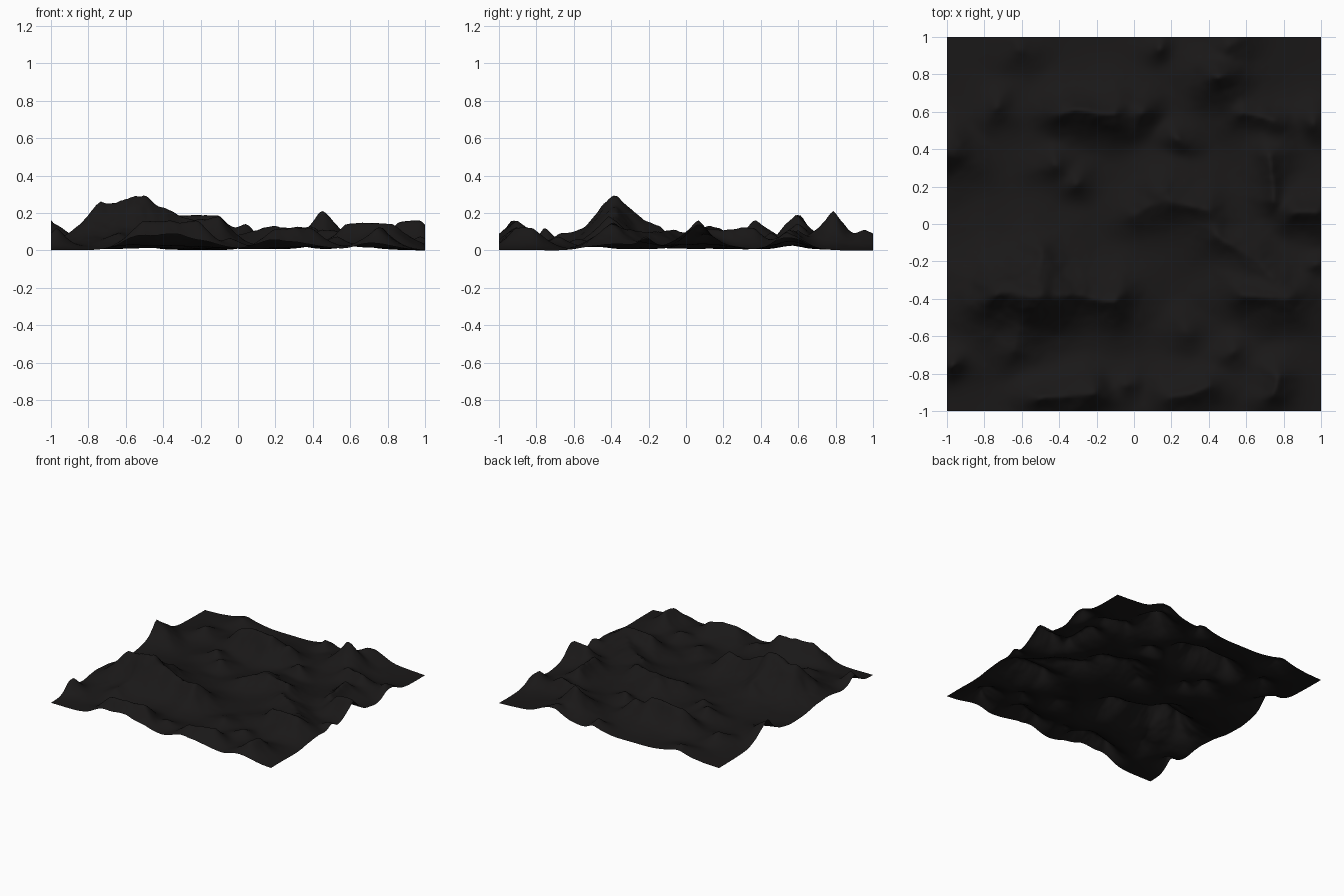
import bpy, bmesh, math
from mathutils import noise, Vector

N = 150  # grid divisions per side

# lone peaks: x, y, height, spread
PEAKS = [
    (0.45, 0.78, .225, .13), (0.53, 0.98, .11, .13), (-1, 0.37, .17, .13),
    (-0.97, -0.75, .125, .10), (0.25, 0.46, .09, .09), (-0.43, 0.32, .10, .10),
    (-0.31, 0.23, .08, .09), (-0.73, 0.61, .09, .11), (0.96, 0.55, .10, .10),
    (0.13, 0.94, .08, .08), (0.03, 0.59, .13, .09), (-0.62, 0.93, .07, .12),
    (-0.05, -0.86, .07, .09), (0.27, -0.56, .06, .11), (0.54, -0.7, .07, .10),
    (0.98, -0.22, .07, .10),
]
# ridge crests: x1, y1, x2, y2, height, spread
RIDGES = [
    (-0.72, -0.39, -0.50, -0.37, .255, .19), (-0.5, -0.37, -0.12, -0.41, .17, .14),
    (-0.55, -0.36, -0.5, -0.14, .12, .12), (-0.58, -0.42, -0.64, -0.68, .09, .10),
    (-0.38, 0.59, -0.1, 0.60, .185, .12), (0.0, 0.05, 0.18, 0.14, .08, .12),
    (0.18, 0.14, 0.40, 0.07, .12, .14), (0.45, -0.05, 0.75, -0.28, .10, .13),
    (0.58, -0.38, 0.82, -0.40, .15, .13), (-0.5, -0.95, -0.24, -0.90, .16, .11),
    (0.2, -0.93, 0.38, -0.88, .12, .11), (0.73, -0.9, 0.76, -0.82, .12, .10),
    (0.86, 0.06, 0.97, 0.05, .145, .12), (0.72, 0.13, 0.73, 0.36, .12, .10),
    (0.58, 0.6, 0.74, 0.54, .11, .11),
]
FEATURES = [(x, y, x, y, h, w) for x, y, h, w in PEAKS] + RIDGES


def crest(x, y, f):
    """Concave-sided mountain, a little steeper on the south side."""
    ax, ay, bx, by, h, w = f
    dx, dy = bx - ax, by - ay
    l2 = dx * dx + dy * dy
    t = max(0, min(1, ((x - ax) * dx + (y - ay) * dy) / l2)) if l2 else 0
    px, py = x - ax - t * dx, y - ay - t * dy
    if py < 0:
        py *= 1.15
    d = math.hypot(px, py) / w
    return h * math.exp(-d ** 1.3) if d < 5 else 0


def height(x, y):
    # warp the plan a little so crests and spurs wander
    p = Vector((x, y, 0))
    wx = x + .035 * noise.noise(p * 5 + Vector((3, 7, 1)))
    wy = y + .035 * noise.noise(p * 5 + Vector((9, 2, 4)))
    m = sum(crest(wx, wy, f) ** 2.5 for f in FEATURES) ** .4
    rough = noise.fractal(p * 6, 1.0, 2.0, 4)
    base = .022 + .008 * noise.noise(p * 2)
    return max(0, base + m * (1 + .13 * rough))


# terrain sheet
bm = bmesh.new()
bmesh.ops.create_grid(bm, x_segments=N, y_segments=N, size=1)
for v in bm.verts:
    v.co.z = height(v.co.x, v.co.y)
low = min(v.co.z for v in bm.verts)
for v in bm.verts:
    v.co.z -= low
for f in bm.faces:
    f.smooth = True
mesh = bpy.data.meshes.new("terrain")
bm.to_mesh(mesh)
bm.free()
terrain = bpy.data.objects.new("terrain", mesh)
bpy.context.collection.objects.link(terrain)

# dark rock colour
rock = bpy.data.materials.new("dark_rock")
rock.diffuse_color = (.01, .009, .009, 1)
mesh.materials.append(rock)
